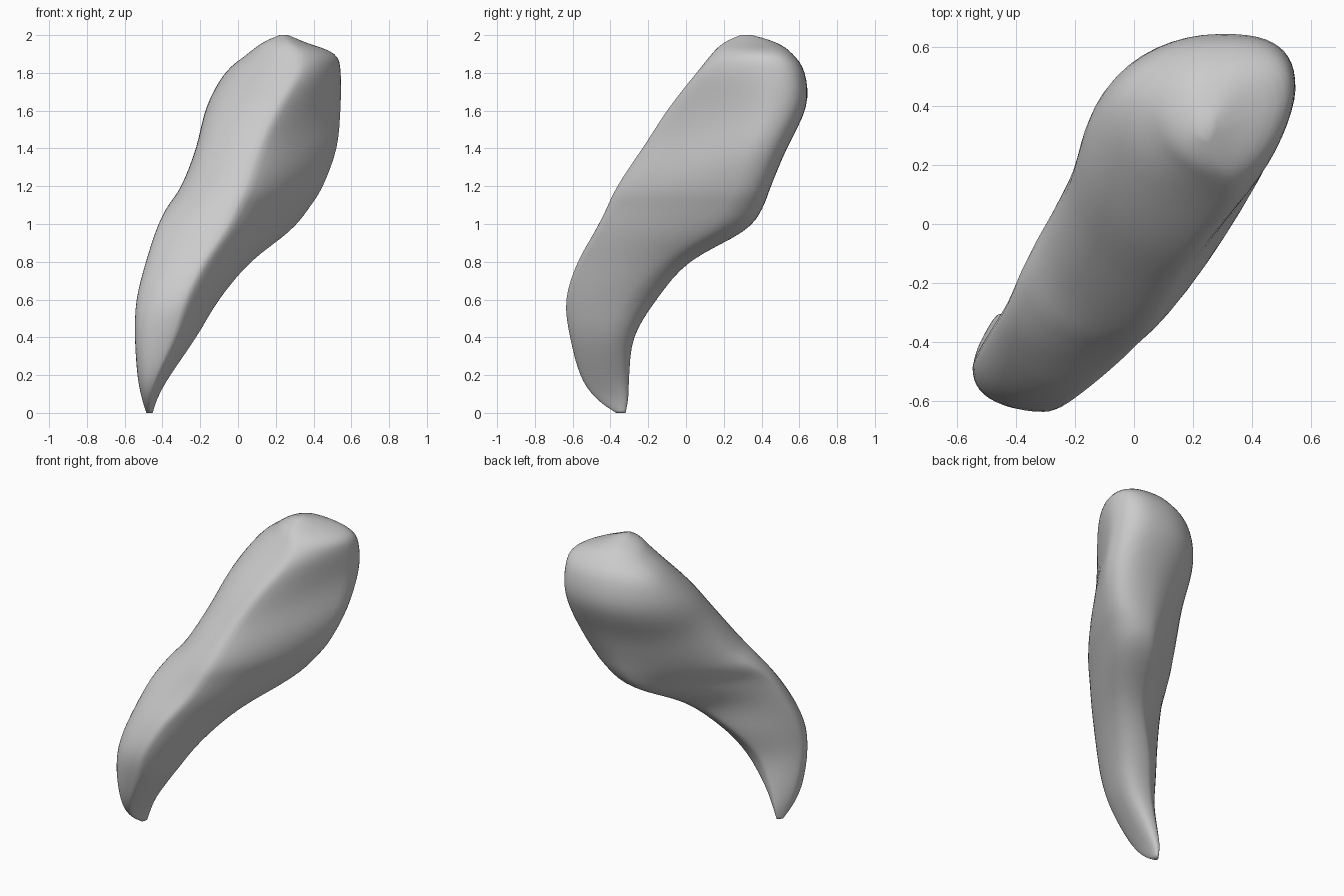
import bpy, bmesh, math

if "Cube" in bpy.data.objects:
    bpy.data.objects.remove(bpy.data.objects["Cube"])

# Key sections: z, then touch points of the outline:
# left (x, y), front (x, y), right (x, y), back (x, y)
KEYS = [
    (0.00, -.485, -.35, -.465, -.37, -.452, -.345, -.465, -.32),
    (0.08, -.51, -.39, -.465, -.48, -.425, -.35, -.46, -.305),
    (0.20, -.533, -.43, -.43, -.56, -.36, -.39, -.43, -.30),
    (0.40, -.547, -.48, -.34, -.615, -.22, -.38, -.36, -.275),
    (0.60, -.54, -.46, -.28, -.638, -.10, -.29, -.25, -.155),
    (0.80, -.49, -.37, -.18, -.575, .07, -.10, -.05, .02),
    (0.96, -.44, -.29, -.07, -.485, .275, .15, .11, .31),
    (1.08, -.385, -.17, -.01, -.425, .375, .24, .18, .405),
    (1.20, -.305, -.05, .04, -.37, .45, .30, .22, .45),
    (1.40, -.225, .08, .11, -.235, .525, .36, .28, .535),
    (1.62, -.17, .26, .21, -.09, .545, .44, .28, .64),
    (1.80, -.07, .38, .31, .055, .545, .44, .30, .63),
    (1.90, .05, .38, .31, .135, .515, .42, .28, .565),
    (1.96, .13, .34, .27, .20, .36, .36, .24, .48),
    (2.00, .22, .32, .24, .29, .265, .325, .24, .35),
]
QUARTER = 12
STEPS = 4


def ramp(z, a, b):
    return min(max((z - a) / (b - a), 0), 1)


def bump(z, mid, width):
    return math.exp(-((z - mid) / width) ** 2)


def spline(a, b, c, d, t):
    return [0.5 * (2*q + (r-p)*t + (2*p-5*q+4*r-s)*t*t + (3*q-p-3*r+s)*t**3)
            for p, q, r, s in zip(a, b, c, d)]


def outline(k):
    """Closed ring from four superelliptic quarters between touch points."""
    z, lx, ly, fx, fy, rx, ry, bx, by = k
    front_left = 2.9 - 0.9 * ramp(z, 0.3, 0.6)
    back_left = 1.25 + 0.7 * ramp(z, 1.0, 1.5) - 0.1 * bump(z, 1.0, 0.2)
    front_right = (1.36 - 0.2 * bump(z, 1.5, 0.2) - 0.15 * bump(z, 1.0, 0.25)
                   + 0.25 * ramp(z, 1.72, 1.92))
    # start point, end point, corner centre, roundness
    quarters = [((lx, ly), (fx, fy), (fx, ly), front_left),
                ((fx, fy), (rx, ry), (fx, ry), front_right),
                ((rx, ry), (bx, by), (bx, ry), 2.8),
                ((bx, by), (lx, ly), (bx, ly), back_left)]
    pts = []
    for s, e, c, n in quarters:
        for i in range(QUARTER):
            a = math.pi / 2 * i / QUARTER
            u, v = math.cos(a) ** (2 / n), math.sin(a) ** (2 / n)
            pts.append((c[0] + u*(s[0]-c[0]) + v*(e[0]-c[0]),
                        c[1] + u*(s[1]-c[1]) + v*(e[1]-c[1]), z))
    return pts


# Rings interpolated between the key sections
rings = []
for i in range(len(KEYS) - 1):
    a, d = KEYS[max(i - 1, 0)], KEYS[min(i + 2, len(KEYS) - 1)]
    for j in range(STEPS):
        rings.append(outline(spline(a, KEYS[i], KEYS[i + 1], d, j / STEPS)))
rings.append(outline(KEYS[-1]))

# Skin the rings and cap both ends
bm = bmesh.new()
loops = [[bm.verts.new(p) for p in r] for r in rings]
n = len(loops[0])
for lo, hi in zip(loops, loops[1:]):
    for i in range(n):
        j = (i + 1) % n
        bm.faces.new((lo[i], lo[j], hi[j], hi[i]))
bm.faces.new(loops[0][::-1])
bm.faces.new(loops[-1])

# Soften the ridges a little
inner = [v for r in loops[2:-2] for v in r]
for _ in range(3):
    bmesh.ops.smooth_vert(bm, verts=inner, factor=0.5,
                          use_axis_x=True, use_axis_y=True, use_axis_z=False)
bmesh.ops.recalc_face_normals(bm, faces=bm.faces)
for f in bm.faces:
    f.smooth = True

mesh = bpy.data.meshes.new("curved_organ_body")
bm.to_mesh(mesh)
bm.free()
body = bpy.data.objects.new("curved_organ_body", mesh)
bpy.context.collection.objects.link(body)
